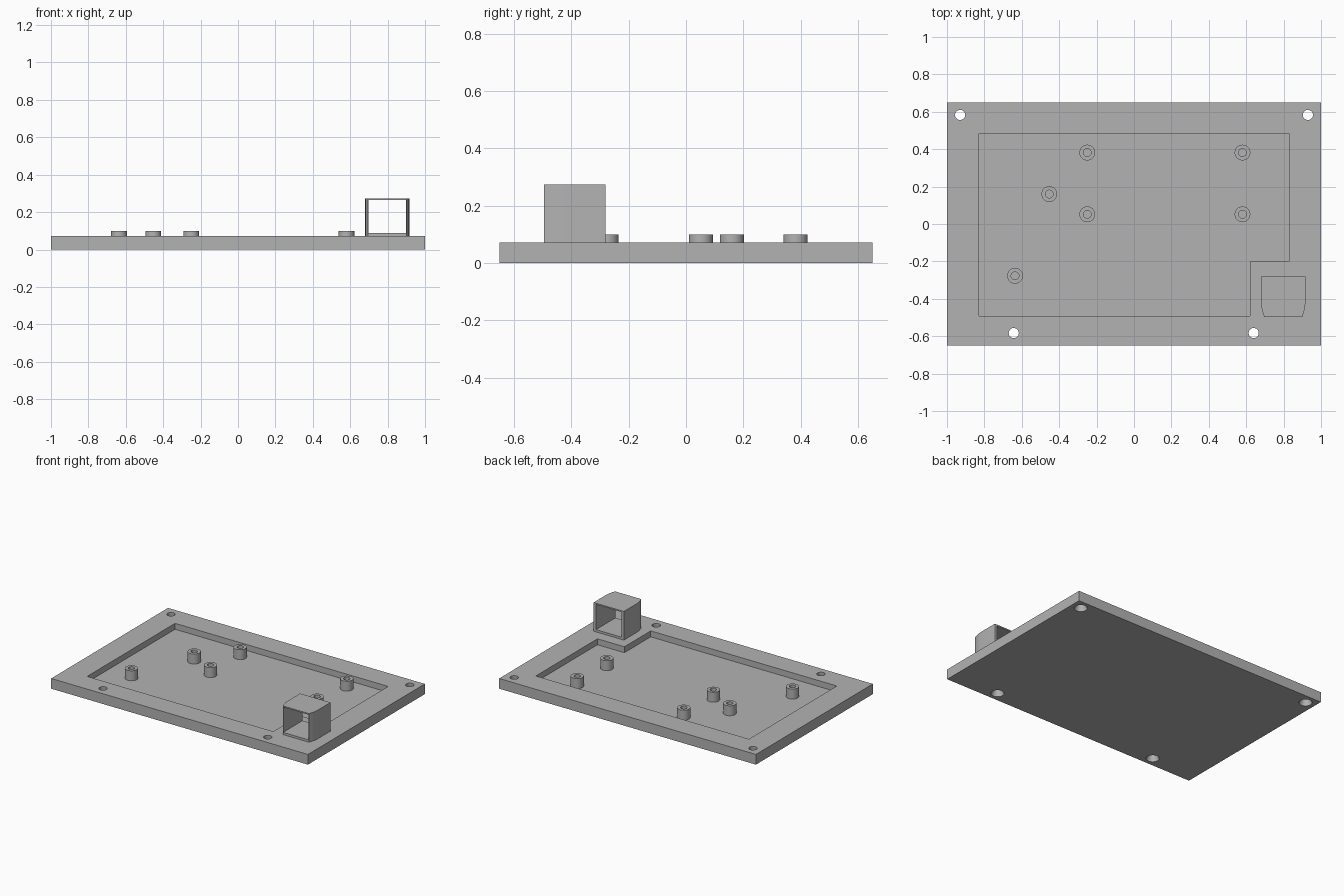
import bpy, math

if "Cube" in bpy.data.objects:
    bpy.data.objects.remove(bpy.data.objects["Cube"])

grey = bpy.data.materials.new("grey plastic")
grey.diffuse_color = (0.45, 0.45, 0.45, 1)
grey.use_nodes = True
grey.node_tree.nodes["Principled BSDF"].inputs["Base Color"].default_value = grey.diffuse_color

TOP = 0.072      # plate thickness
FLOOR = 0.03     # recess floor


def make(name, verts, faces):
    me = bpy.data.meshes.new(name)
    me.from_pydata(verts, [], faces)
    me.materials.append(grey)
    ob = bpy.data.objects.new(name, me)
    bpy.context.collection.objects.link(ob)
    return ob


def prism(name, outline, z0, z1):
    """Extrude a counter-clockwise xy outline from z0 to z1."""
    n = len(outline)
    verts = [(x, y, z) for z in (z0, z1) for x, y in outline]
    faces = [(i, (i + 1) % n, n + (i + 1) % n, n + i) for i in range(n)]
    faces += [tuple(reversed(range(n))), tuple(range(n, 2 * n))]
    return make(name, verts, faces)


def rect(x0, x1, y0, y1):
    return [(x0, y0), (x1, y0), (x1, y1), (x0, y1)]


def lathe(name, cx, cy, profile, closed, n=32):
    """Turn an (r, z) profile, running upwards on the outside, about z."""
    m = len(profile)
    verts = [(cx + r * math.cos(2 * math.pi * i / n),
              cy + r * math.sin(2 * math.pi * i / n), z)
             for i in range(n) for r, z in profile]
    faces = []
    for i in range(n):
        j = (i + 1) % n
        for k in range(m if closed else m - 1):
            l = (k + 1) % m
            faces.append((i * m + k, j * m + k, j * m + l, i * m + l))
    if not closed:
        faces.append(tuple(i * m for i in reversed(range(n))))
        faces.append(tuple(i * m + m - 1 for i in range(n)))
    return make(name, verts, faces)


def cut(target, cutter):
    mod = target.modifiers.new("cut", 'BOOLEAN')
    mod.operation = 'DIFFERENCE'
    mod.solver = 'EXACT'
    mod.object = cutter
    bpy.context.view_layer.objects.active = target
    bpy.ops.object.modifier_apply(modifier=mod.name)
    bpy.data.objects.remove(cutter)


def smooth(ob):
    bpy.ops.object.select_all(action='DESELECT')
    ob.select_set(True)
    bpy.context.view_layer.objects.active = ob
    bpy.ops.object.shade_smooth_by_angle(angle=math.radians(30))


# Base plate with a notched recess
plate = prism("base_plate", rect(-1, 1, -0.65, 0.65), 0, TOP)
recess = [(-0.83, -0.493), (0.62, -0.493), (0.62, -0.2),
          (0.83, -0.2), (0.83, 0.485), (-0.83, 0.485)]
cut(plate, prism("recess_cutter", recess, FLOOR, 0.2))

# Screw holes, countersunk from below
for x, y in [(-0.93, 0.583), (0.93, 0.583), (-0.643, -0.583), (0.64, -0.583)]:
    hole = [(0.042, -0.01), (0.042, 0.005), (0.027, 0.035), (0.027, 0.2)]
    cut(plate, lathe("hole_cutter", x, y, hole, False))
smooth(plate)

# Hollow mounting posts
for x, y in [(-0.25, 0.382), (0.58, 0.382), (-0.453, 0.16),
             (-0.25, 0.052), (0.58, 0.052), (-0.636, -0.277)]:
    ring = [(0.042, FLOOR), (0.042, 0.1), (0.021, 0.1), (0.021, FLOOR)]
    smooth(lathe("mounting_post", x, y, ring, True))

# Square sleeve, open front and back, its sides curving in at the front
CX, HALF = 0.798, 0.118
side = [(HALF - 0.016, -0.496), (HALF - 0.008, -0.472),
        (HALF - 0.002, -0.448), (HALF, -0.425), (HALF, -0.28)]
outline = [(CX + x, y) for x, y in side] + [(CX - x, y) for x, y in reversed(side)]
sleeve = prism("square_sleeve", outline, TOP, 0.274)
cut(sleeve, prism("sleeve_cutter", rect(CX - 0.099, CX + 0.099, -0.6, -0.2), 0.088, 0.265))
smooth(sleeve)
